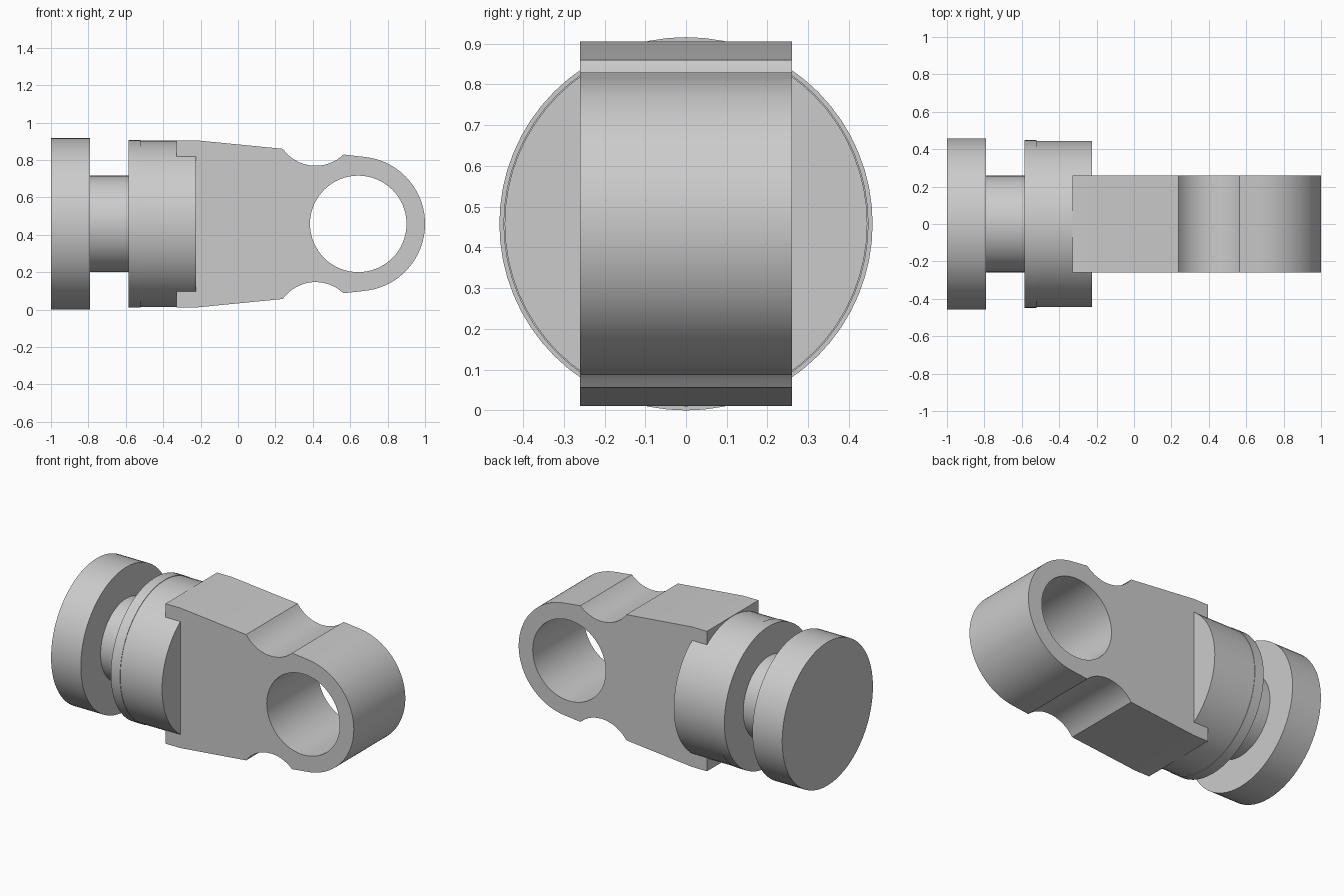
import bpy, bmesh
from math import cos, sin, pi, radians, atan2
from mathutils import Vector

cube = bpy.data.objects.get("Cube")
if cube:
    bpy.data.objects.remove(cube, do_unlink=True)

AXIS_Z = 0.458      # height of the shaft axis
HALF_WIDTH = 0.26   # half thickness of the arm

metal = bpy.data.materials.new("plain grey")
metal.use_nodes = True
grey = (0.6, 0.6, 0.6, 1)
metal.diffuse_color = grey
metal.node_tree.nodes["Principled BSDF"].inputs["Base Color"].default_value = grey


def finish(bm, name):
    bmesh.ops.recalc_face_normals(bm, faces=bm.faces)
    mesh = bpy.data.meshes.new(name)
    bm.to_mesh(mesh)
    bm.free()
    mesh.materials.append(metal)
    obj = bpy.data.objects.new(name, mesh)
    obj.location.z = AXIS_Z
    bpy.context.collection.objects.link(obj)
    bpy.ops.object.select_all(action='DESELECT')
    obj.select_set(True)
    bpy.context.view_layer.objects.active = obj
    bpy.ops.object.shade_smooth_by_angle(angle=radians(25))
    return obj


def arc(cx, cz, r, start, end, steps):
    angles = [start + (end - start) * i / steps for i in range(steps + 1)]
    return [(cx + r * cos(a), cz + r * sin(a)) for a in angles]


def add_loop(bm, points):
    verts = [bm.verts.new((x, -HALF_WIDTH, z)) for x, z in points]
    return [bm.edges.new((v, verts[i - 1])) for i, v in enumerate(verts)]


# Turned shaft: end flange, neck and stepped collar
profile = [(-1, 0), (-1, 0.458), (-0.79, 0.458), (-0.79, 0.258),
           (-0.585, 0.258), (-0.585, 0.448), (-0.52, 0.448),
           (-0.52, 0.445), (-0.225, 0.445), (-0.225, 0)]
bm = bmesh.new()
verts = [bm.verts.new((x, 0, r)) for x, r in profile]
edges = [bm.edges.new(pair) for pair in zip(verts, verts[1:])]
bmesh.ops.spin(bm, geom=verts + edges, cent=(0, 0, 0), axis=(1, 0, 0),
               angle=2 * pi, steps=64)
bmesh.ops.remove_doubles(bm, verts=bm.verts, dist=0.0005)
finish(bm, "turned_shaft")

# Arm outline, upper half: tapered shoulder, scooped waist, rounded eye
waist_x, waist_z, waist_r = 0.415, 0.527, 0.216
left = atan2(0.402 - waist_z, 0.24 - waist_x)
right = atan2(0.37 - waist_z, 0.565 - waist_x)
upper = [(-0.33, 0.447), (-0.225, 0.447)]
upper += arc(waist_x, waist_z, waist_r, left, right, 16)
upper += arc(0.64, 0, 0.36, radians(84.4), 0, 28)
lower = [(x, -z) for x, z in reversed(upper[:-1])]

# Fill between the outline and the pin hole, then give it thickness
bm = bmesh.new()
edges = add_loop(bm, upper + lower)
edges += add_loop(bm, arc(0.643, 0, 0.258, 0, 2 * pi, 64)[:-1])
bmesh.ops.triangle_fill(bm, edges=edges, use_beauty=True, normal=(0, -1, 0))
extruded = bmesh.ops.extrude_face_region(bm, geom=bm.faces[:], use_keep_orig=True)
moved = [g for g in extruded["geom"] if isinstance(g, bmesh.types.BMVert)]
bmesh.ops.translate(bm, verts=moved, vec=Vector((0, 2 * HALF_WIDTH, 0)))
finish(bm, "eye_arm")
